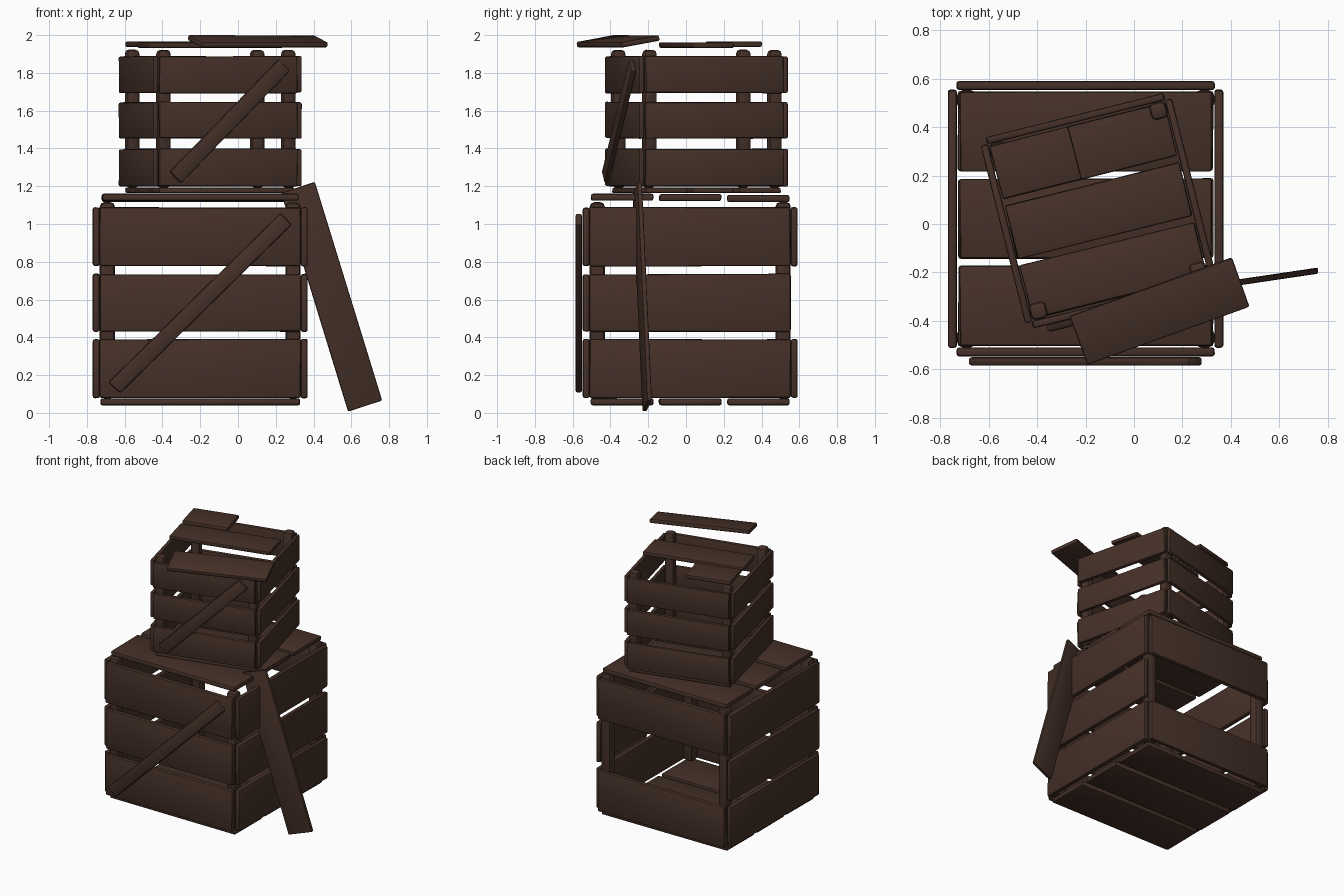
import bpy, bmesh, random
from math import radians, pi
from mathutils import Matrix, Vector

random.seed(4)
if "Cube" in bpy.data.objects:
    bpy.data.objects.remove(bpy.data.objects["Cube"])

wood = bpy.data.materials.new("dark brown wood")
wood.use_nodes = True
brown = (0.060, 0.030, 0.021, 1)
wood.diffuse_color = brown
wood.node_tree.nodes["Principled BSDF"].inputs["Base Color"].default_value = brown


def board(name, size, matrix, wobble=0.003):
    """Worn, slightly uneven plank with rounded edges."""
    bm = bmesh.new()
    bmesh.ops.create_cube(bm, size=1)
    for v in bm.verts:
        v.co = Vector(c * s + random.uniform(-wobble, wobble) * (s > 0.1)
                      for c, s in zip(v.co, size))
    bmesh.ops.bevel(bm, geom=bm.edges[:], offset=min(size) * 0.3,
                    segments=2, profile=0.5, affect='EDGES')
    mesh = bpy.data.meshes.new(name)
    bm.to_mesh(mesh)
    bm.free()
    mesh.materials.append(wood)
    obj = bpy.data.objects.new(name, mesh)
    bpy.context.collection.objects.link(obj)
    obj.matrix_world = matrix
    bpy.context.view_layer.objects.active = obj
    obj.select_set(True)
    bpy.ops.object.shade_smooth_by_angle(angle=radians(35))
    obj.select_set(False)
    return obj


def at(x, y, z):
    return Matrix.Translation((x, y, z))


def turn(degrees, axis):
    return Matrix.Rotation(radians(degrees), 4, axis)


SIDES = {"front": 0, "right_hand": 90, "back": 180, "left_hand": 270}


def crate(name, base, half, thick, post, rows, floor, post_top, lids, missing=()):
    # Slatted walls
    for side, angle in SIDES.items():
        for i, (low, high) in enumerate(rows):
            if (side, i) in missing:
                continue
            place = base @ turn(angle, 'Z') @ at(0, -half - thick / 2, (low + high) / 2)
            board(f"{name}_{side}_slat_{i + 1}", (2 * half, thick, high - low), place)
    # Corner posts
    for sx in (-1, 1):
        for sy in (-1, 1):
            c = half - post / 2
            board(f"{name}_post", (post, post, post_top - floor - thick),
                  base @ at(sx * c, sy * c, (post_top + floor + thick) / 2))
    # Floor and lid boards, in three rows
    pitch = 2 * half / 3
    depth = pitch - 0.025
    for i in range(3):
        y = (i - 1) * pitch * 1.015
        board(f"{name}_floor_board_{i + 1}", (2 * half - 0.01, depth, thick),
              base @ at(0, y, floor + thick / 2))
    for row, start, end, z in lids:
        board(f"{name}_lid_board_{row + 1}", (end - start, depth, thick),
              base @ at((start + end) / 2, (row - 1) * pitch * 1.015, z))


# Large lower crate, with the middle back slat gone
large = at(-0.2, 0.022, 0)
crate("large_crate", large, 0.532, 0.037, 0.08,
      [(0.08, 0.39), (0.43, 0.735), (0.778, 1.088)], 0.04, 1.115,
      [(0, -0.52, 0.52, 1.142), (1, -0.52, 0.52, 1.14), (2, -0.52, 0.52, 1.135)],
      missing={("back", 1)})

# Small upper crate, turned, with a broken lid
small = at(-0.147, 0.055, 0) @ turn(14, 'Z')
crate("small_crate", small, 0.377, 0.03, 0.072,
      [(1.2, 1.397), (1.453, 1.645), (1.693, 1.888)], 1.163, 1.922,
      [(1, -0.37, 0.37, 1.947), (2, -0.372, -0.035, 1.952)])

# Diagonal braces on the fronts
board("large_crate_brace", (1.275, 0.035, 0.085),
      at(-0.2, -0.568, 0.58) @ turn(-44.5, 'Y'))
board("small_crate_brace", (0.84, 0.03, 0.085),
      small @ at(0, -0.422, 1.543) @ turn(-45, 'Y'))

# Loose lid board tipped over the front edge
board("loose_lid_board", (0.715, 0.218, 0.03),
      at(0.105, -0.36, 1.967) @ turn(20, 'Z') @ turn(10, 'X'))

# Long board leaning on the side
board("leaning_board", (0.19, 0.025, 1.21),
      at(0.495, -0.232, 0.615) @ turn(8.4, 'Z') @ turn(-17.3, 'Y'))
